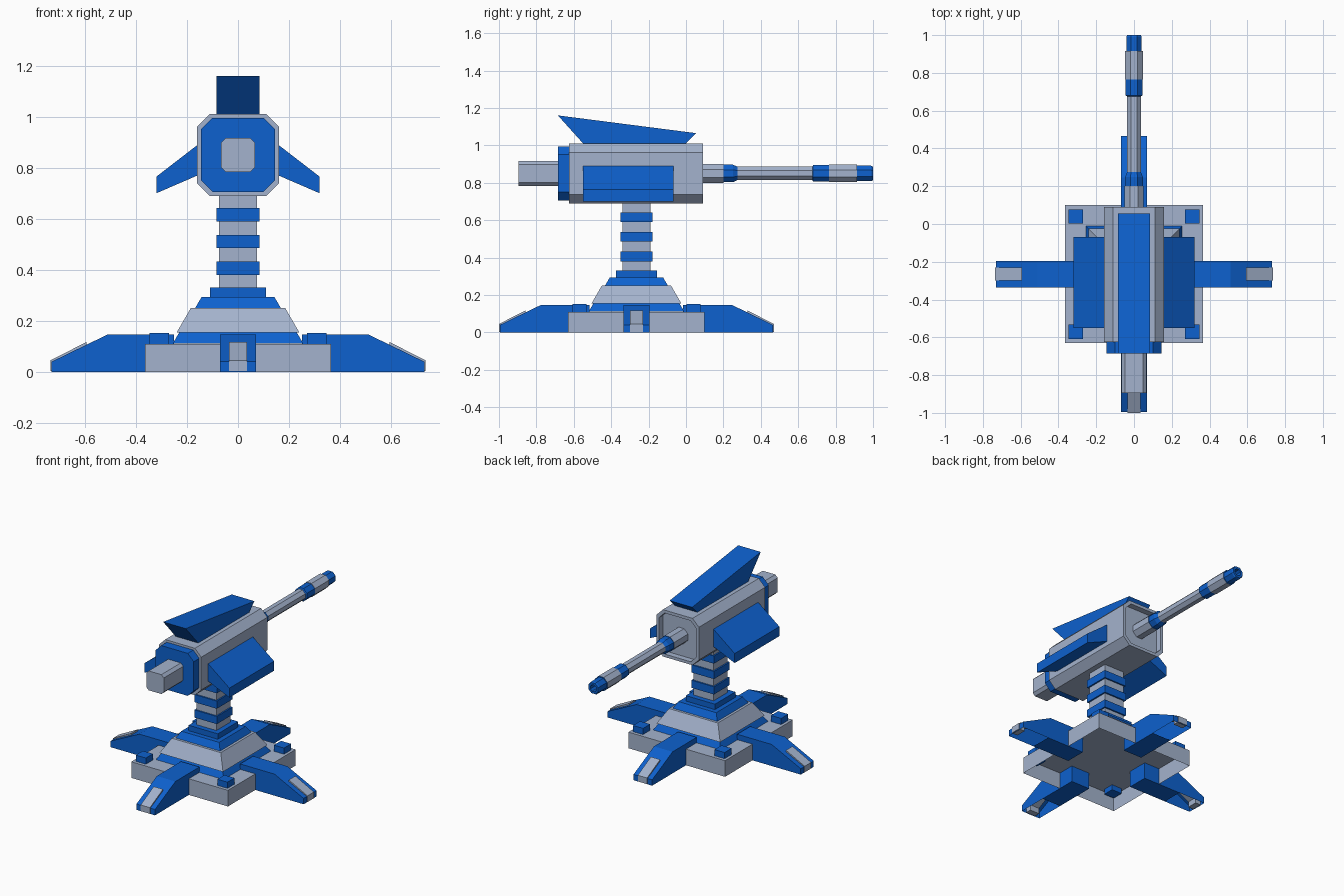
import bpy, bmesh, math
from mathutils import Vector, Matrix

cube = bpy.data.objects.get("Cube")
if cube:
    bpy.data.objects.remove(cube, do_unlink=True)


def make_material(name, rgb):
    mat = bpy.data.materials.new(name)
    mat.use_nodes = True
    color = (*rgb, 1)
    mat.diffuse_color = color
    mat.node_tree.nodes["Principled BSDF"].inputs["Base Color"].default_value = color
    return mat


BLUE = make_material("strong blue", (0.004, 0.12, 0.62))
GREY = make_material("pale steel", (0.37, 0.45, 0.61))
CY = -0.265      # depth of the pedestal axis
AXIS_Z = 0.85    # height of the gun axis


def loft(name, loops, mats, caps=(True, True), drop=None):
    """Skin a list of equal loops; mats is one material, or one per band."""
    bm = bmesh.new()
    rings = [[bm.verts.new(p) for p in loop] for loop in loops]
    palette = list(dict.fromkeys(mats)) if isinstance(mats, list) else [mats]
    for i, (a, b) in enumerate(zip(rings, rings[1:])):
        for j in range(len(a)):
            k = (j + 1) % len(a)
            face = bm.faces.new((a[j], a[k], b[k], b[j]))
            if isinstance(mats, list):
                face.material_index = palette.index(mats[i])
    if caps[0]:
        bm.faces.new(rings[0][::-1])
    if caps[1]:
        cap = bm.faces.new(rings[-1])
        if isinstance(mats, list):
            cap.material_index = palette.index(mats[-1])
    bmesh.ops.recalc_face_normals(bm, faces=bm.faces[:])
    if drop:
        gone = [f for f in bm.faces if drop(f)]
        bmesh.ops.delete(bm, geom=gone, context='FACES')
    mesh = bpy.data.meshes.new(name)
    bm.to_mesh(mesh)
    bm.free()
    for mat in palette:
        mesh.materials.append(mat)
    obj = bpy.data.objects.new(name, mesh)
    bpy.context.collection.objects.link(obj)
    return obj


def square(half, z, x=0, y=CY):
    return [Vector((x + sx * half, y + sy * half, z))
            for sx, sy in ((-1, -1), (1, -1), (1, 1), (-1, 1))]


def block(name, mat, half, z0, z1, half_top=None, x=0, y=CY, caps=(True, True)):
    top = half if half_top is None else half_top
    return loft(name, [square(half, z0, x, y), square(top, z1, x, y)], mat, caps)


def octagon(half, y, chamfer):
    """Chamfered square around the gun axis."""
    c = half - chamfer
    pts = [(half, -c), (half, c), (c, half), (-c, half),
           (-half, c), (-half, -c), (-c, -half), (c, -half)]
    return [Vector((px, y, AXIS_Z + pz)) for px, pz in pts]


def regular(r, y):
    return octagon(r, y, r * (1 - math.tan(math.pi / 8)))


# Pedestal: open-bottomed base, stacked skirts and collar
block("base", GREY, 0.365, 0, 0.11, caps=(False, True))
block("lower_skirt", BLUE, 0.255, 0.112, 0.155, 0.23)
block("sloped_skirt", GREY, 0.24, 0.155, 0.25, 0.185)
block("upper_skirt", BLUE, 0.168, 0.25, 0.293, 0.143)
block("collar", BLUE, 0.11, 0.293, 0.33)
for sx in (-1, 1):
    for sy in (-1, 1):
        block("corner_stud", BLUE, 0.038, 0.075, 0.152,
              x=sx * 0.308, y=CY + sy * 0.305)

# Column with its rings
block("column", GREY, 0.075, 0.33, 0.7)
for z in (0.38, 0.485, 0.59):
    block("column_ring", BLUE, 0.085, z, z + 0.052)

# Four legs, hollow under the tip, with a foot pad each
LEG = [(0.25, 0), (0.53, 0), (0.73, 0), (0.73, 0.04), (0.51, 0.147), (0.25, 0.147)]
PAD = [(0.59, 0.092), (0.69, 0.04), (0.69, 0.003), (0.735, 0.003),
       (0.735, 0.045), (0.594, 0.117)]


def under_tip(face):
    return face.normal.z < -0.9 and face.calc_center_median().x > 0.55


for i in range(4):
    turn = Matrix.Translation((0, CY, 0)) @ Matrix.Rotation(i * math.pi / 2, 4, 'Z')
    for name, profile, half, mat, drop in (("leg", LEG, 0.07, BLUE, under_tip),
                                           ("foot_pad", PAD, 0.035, GREY, None)):
        part = loft(name, [[Vector((px, s * half, pz)) for px, pz in profile]
                           for s in (-1, 1)], mat, drop=drop)
        part.matrix_world = turn

# Gun housing with a recessed muzzle end
loft("housing", [octagon(0.16, -0.625, 0.048), octagon(0.16, 0.09, 0.048),
                 octagon(0.14, 0.09, 0.042), octagon(0.14, 0.05, 0.042)], GREY)
loft("rear_plate", [octagon(0.145, -0.685, 0.045),
                    octagon(0.145, -0.625, 0.045)], BLUE)
loft("breech", [octagon(0.066, -0.895, 0.018), octagon(0.066, -0.685, 0.018)], GREY)

# Top fin
FIN = [(-0.685, 1.16), (0.055, 1.065), (0, 1.01), (-0.55, 1.01)]
loft("top_fin", [[Vector((s * 0.085, py, pz)) for py, pz in FIN] for s in (-1, 1)], BLUE)

# Side shields
SHIELD = [(0.158, 0.89), (0.32, 0.765), (0.32, 0.7), (0.158, 0.77)]
for side, name in ((1, "left_shield"), (-1, "right_shield")):
    loft(name, [[Vector((side * px, y, pz)) for px, pz in SHIELD]
                for y in (-0.55, -0.068)], BLUE)

# Barrel: (radius, y, colour of the band that follows)
BARREL = [(0.05, 0.05, GREY), (0.05, 0.2, BLUE), (0.047, 0.2, BLUE),
          (0.047, 0.25, BLUE), (0.036, 0.275, GREY), (0.036, 0.675, BLUE),
          (0.044, 0.68, BLUE), (0.044, 0.765, GREY), (0.047, 0.765, GREY),
          (0.047, 0.915, BLUE), (0.041, 0.915, BLUE), (0.041, 0.99, BLUE),
          (0.036, 1.0, BLUE), (0.022, 1.0, BLUE), (0.022, 0.93, BLUE)]
loft("barrel", [regular(r, y) for r, y, m in BARREL], [m for r, y, m in BARREL])
